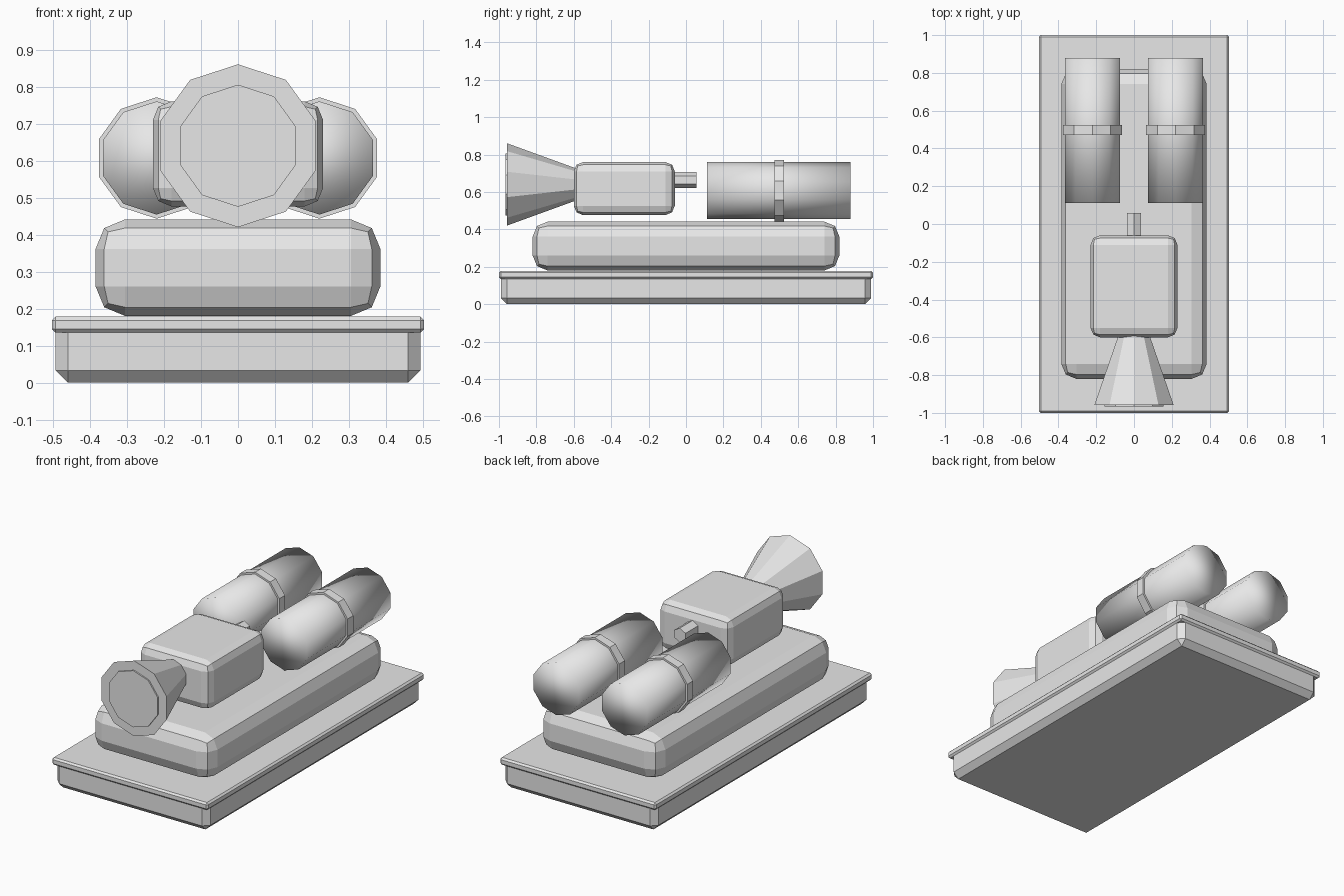
import bpy
import math

if "Cube" in bpy.data.objects:
    bpy.data.objects.remove(bpy.data.objects["Cube"])

grey = bpy.data.materials.new("light_grey")
grey.use_nodes = True
grey.diffuse_color = (0.8, 0.8, 0.8, 1)
grey.node_tree.nodes["Principled BSDF"].inputs["Base Color"].default_value = (0.8, 0.8, 0.8, 1)


def finish(name):
    ob = bpy.context.object
    ob.name = name
    ob.data.materials.append(grey)
    return ob


def block(name, half_x, y0, y1, z0, z1, bevel, segments):
    """Box spanning the given bounds with rounded edges."""
    bpy.ops.mesh.primitive_cube_add(size=1, location=(0, (y0 + y1) / 2, (z0 + z1) / 2))
    ob = finish(name)
    ob.scale = (2 * half_x, y1 - y0, z1 - z0)
    bpy.ops.object.transform_apply(location=False, rotation=False, scale=True)
    mod = ob.modifiers.new("bevel", 'BEVEL')
    mod.width = bevel
    mod.segments = segments
    return ob


def rod(name, x, z, y0, y1, r0, r1, sides=10):
    """Straight or tapered prism along y, with a corner pointing up."""
    bpy.ops.mesh.primitive_cone_add(
        vertices=sides, radius1=r1, radius2=r0, depth=y1 - y0,
        location=(x, (y0 + y1) / 2, z), rotation=(math.pi / 2, 0, 0))
    return finish(name)


# Stepped base
block("base_slab", 0.493, -0.99, 0.99, 0, 0.17, 0.033, 1)
block("base_lip", 0.503, -1, 1, 0.135, 0.178, 0.01, 1)
block("lower_body", 0.385, -0.82, 0.82, 0.18, 0.441, 0.08, 2)

# Central engine block with nozzle and rear pin
block("engine_block", 0.23, -0.6, -0.06, 0.476, 0.76, 0.05, 2)
rod("nozzle", 0, 0.64, -0.957, -0.58, 0.22, 0.083)
rod("nozzle_disc", 0, 0.64, -0.965, -0.95, 0.165, 0.165)
rod("rear_pin", 0, 0.664, -0.08, 0.057, 0.042, 0.042, 6)

# Pair of smooth tanks, each with a flat band
for side, x in (("left", 0.22), ("right", -0.22)):
    tank = rod(side + "_tank", x, 0.607, 0.112, 0.88, 0.153, 0.153)
    for face in tank.data.polygons:
        face.use_smooth = True
    rod(side + "_tank_band", x, 0.607, 0.472, 0.525, 0.164, 0.164)
